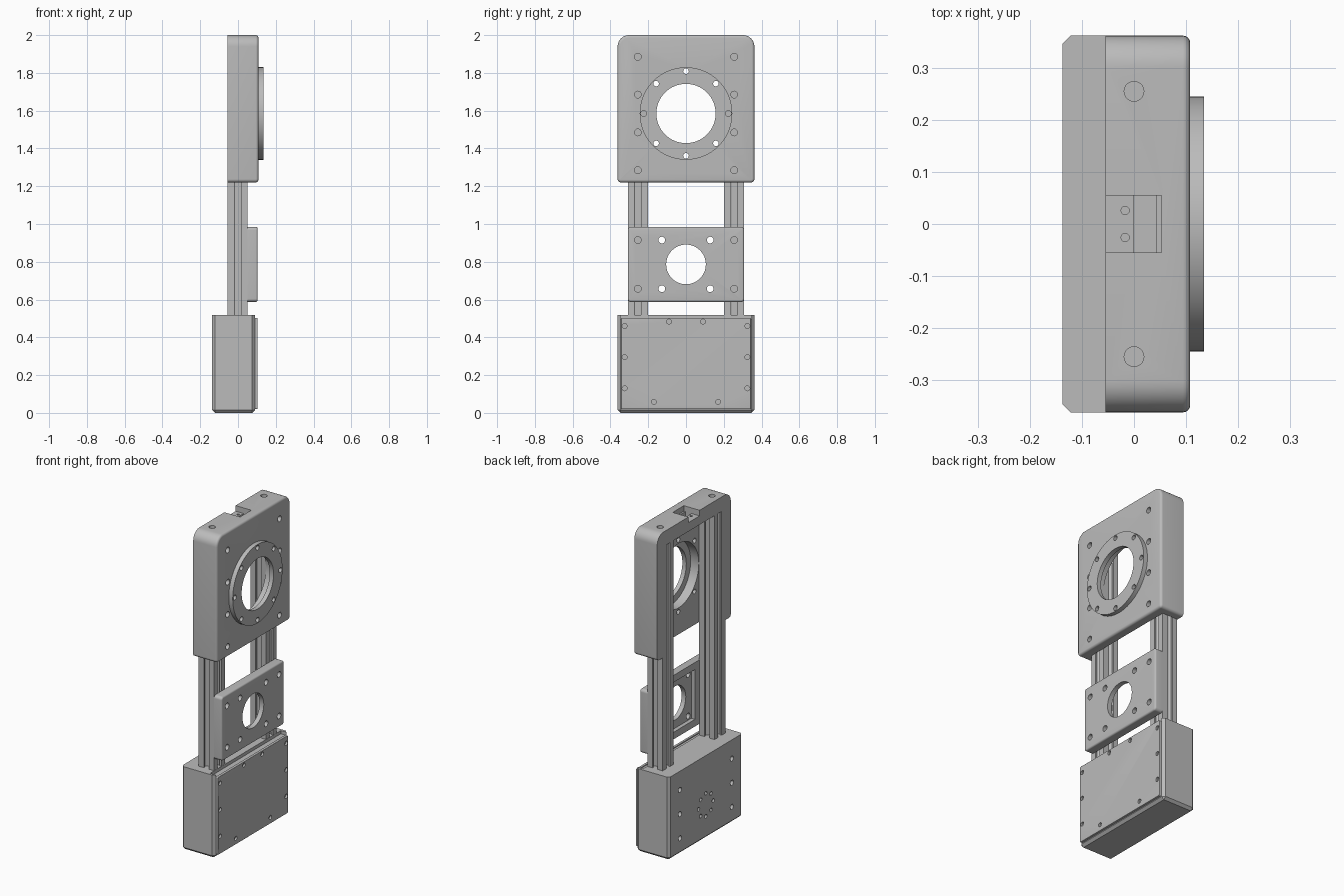
import bpy, bmesh
from math import sin, cos, pi, radians
from mathutils import Matrix, Vector

old = bpy.data.objects.get("Cube")
if old:
    bpy.data.objects.remove(old, do_unlink=True)

grey = bpy.data.materials.new("machined grey")
grey.use_nodes = True
grey.diffuse_color = (0.5, 0.5, 0.5, 1)
grey.node_tree.nodes["Principled BSDF"].inputs["Base Color"].default_value = (0.5, 0.5, 0.5, 1)


def finish(name, bm):
    bmesh.ops.recalc_face_normals(bm, faces=bm.faces)
    me = bpy.data.meshes.new(name)
    bm.to_mesh(me)
    bm.free()
    ob = bpy.data.objects.new(name, me)
    me.materials.append(grey)
    bpy.context.collection.objects.link(ob)
    return ob


def activate(ob):
    bpy.ops.object.select_all(action='DESELECT')
    ob.select_set(True)
    bpy.context.view_layer.objects.active = ob


def smooth(ob):
    activate(ob)
    bpy.ops.object.shade_smooth_by_angle(angle=radians(30))


def extrude(bm, points, direction):
    """Closed prism from a loop of points."""
    face = bm.faces.new([bm.verts.new(p) for p in points])
    res = bmesh.ops.extrude_face_region(bm, geom=[face])
    verts = [g for g in res['geom'] if isinstance(g, bmesh.types.BMVert)]
    bmesh.ops.translate(bm, verts=verts, vec=direction)


def box_mesh(x, y, z):
    bm = bmesh.new()
    loop = [(x[0], y[0], z[0]), (x[0], y[1], z[0]), (x[0], y[1], z[1]), (x[0], y[0], z[1])]
    extrude(bm, loop, Vector((x[1] - x[0], 0, 0)))
    return bm


def cut(ob, bm):
    """Subtract a temporary solid from a part."""
    tool = finish("cutter", bm)
    tool.hide_render = True
    activate(ob)
    mod = ob.modifiers.new("cut", 'BOOLEAN')
    mod.operation = 'DIFFERENCE'
    mod.solver = 'EXACT'
    mod.object = tool
    bpy.ops.object.modifier_apply(modifier=mod.name)
    me = tool.data
    bpy.data.objects.remove(tool, do_unlink=True)
    bpy.data.meshes.remove(me)


def cut_box(ob, x, y, z):
    cut(ob, box_mesh(x, y, z))


def rod(start, end, axis, a, b, r, n):
    """Cylinder along x (a, b = y, z) or along z (a, b = x, y)."""
    bm = bmesh.new()
    mid = (start + end) / 2
    if axis == 'x':
        mat = Matrix.Translation((mid, a, b)) @ Matrix.Rotation(pi / 2, 4, 'Y')
    else:
        mat = Matrix.Translation((a, b, mid))
    bmesh.ops.create_cone(bm, cap_ends=True, segments=n, radius1=r, radius2=r,
                          depth=end - start, matrix=mat)
    return bm


def drill(ob, x, spots, r, n=16):
    for y, z in spots:
        cut(ob, rod(x[0], x[1], 'x', y, z, r, n))


def mirrored(y, heights):
    return [(s * y, z) for s in (-1, 1) for z in heights]


def ring_spots(z, r, count=8):
    return [(r * sin(2 * pi * i / count), z + r * cos(2 * pi * i / count)) for i in range(count)]


def rounded_plate(name, x, half_y, z, r_low, r_top, edge):
    """Plate facing +x with rounded corners and a rounded front rim."""
    corners = [(half_y, z[1], r_top, 0), (-half_y, z[1], r_top, 1),
               (-half_y, z[0], r_low, 2), (half_y, z[0], r_low, 3)]
    pts = []
    for y, h, r, q in corners:
        cy = y - r if y > 0 else y + r
        ch = h - r if h == z[1] else h + r
        for i in range(9):
            a = (q + i / 8) * pi / 2
            pts.append((x[0], cy + r * cos(a), ch + r * sin(a)))
    bm = bmesh.new()
    extrude(bm, pts, Vector((x[1] - x[0], 0, 0)))
    rim = [e for e in bm.edges if all(abs(v.co.x - x[1]) < 1e-5 for v in e.verts)]
    bmesh.ops.bevel(bm, geom=rim, offset=edge, segments=4, profile=0.5, affect='EDGES')
    return finish(name, bm)


RAIL_Y, FLANGE_Z, CARRIAGE_Z = 0.255, 1.585, 0.786

# Upper housing: shell open at the back and below, with a stepped notch on top
housing = rounded_plate("upper_housing", (-0.055, 0.108), 0.362, (1.22, 2.0), 0.018, 0.06, 0.014)
cut_box(housing, (-0.2, 0.052), (-0.31, 0.31), (1.1, 1.91))
cut(housing, rod(0, 0.2, 'x', 0, FLANGE_Z, 0.2, 64))
cut_box(housing, (-0.2, 0.053), (-0.055, 0.055), (1.965, 2.1))
cut_box(housing, (0, 0.043), (-0.055, 0.055), (1.93, 2.1))
for s in (-1, 1):
    cut(housing, rod(1.96, 2.1, 'z', 0, s * RAIL_Y, 0.019, 20))
    cut(housing, rod(1.94, 2.1, 'z', -0.017, s * 0.026, 0.008, 12))
drill(housing, (0.08, 0.2), mirrored(RAIL_Y, (1.285, 1.485, 1.685, 1.885)), 0.018)
drill(housing, (0.03, 0.2), ring_spots(FLANGE_Z, 0.224), 0.015)
smooth(housing)

# Round flange on the housing
flange = finish("round_flange", rod(0.108, 0.135, 'x', 0, FLANGE_Z, 0.245, 64))
cut(flange, rod(0, 0.2, 'x', 0, FLANGE_Z, 0.157, 64))
drill(flange, (0.05, 0.2), ring_spots(FLANGE_Z, 0.224), 0.015)
smooth(flange)

# Carriage plate with centre bore and rear pocket
carriage = rounded_plate("carriage_plate", (0.05, 0.104), 0.308, (0.587, 0.985), 0.018, 0.018, 0.01)
cut_box(carriage, (0, 0.075), (-0.16, 0.16), (CARRIAGE_Z - 0.155, CARRIAGE_Z + 0.155))
cut(carriage, rod(0, 0.2, 'x', 0, CARRIAGE_Z, 0.105, 48))
drill(carriage, (0.078, 0.2), mirrored(RAIL_Y, (0.657, 0.915)), 0.018)
drill(carriage, (0, 0.2), mirrored(0.128, (0.657, 0.915)), 0.018)
smooth(carriage)

# Slotted rails: one quarter of the section turned four times
half, lip, wide = 0.053, 0.0175, 0.03
quarter = [(half, -half), (half, -lip), (half - 0.013, -lip), (half - 0.013, -wide),
           (half - 0.02, -wide), (0.022, -0.014), (0.022, 0.014), (half - 0.02, wide),
           (half - 0.013, wide), (half - 0.013, lip), (half, lip)]
for side, s in (("right_rail", -1), ("left_rail", 1)):
    section = []
    for q in range(4):
        c, d = round(cos(q * pi / 2)), round(sin(q * pi / 2))
        section += [(-0.002 + c * u - d * v, s * RAIL_Y + d * u + c * v, 0.45) for u, v in quarter]
    bm = bmesh.new()
    extrude(bm, section, Vector((0, 0, 1.46)))
    finish(side, bm)

# Base box, chamfered everywhere except along its top
bm = box_mesh((-0.137, 0.09), (-0.362, 0.362), (0, 0.517))
edges = [e for e in bm.edges if min(v.co.z for v in e.verts) < 0.1]
bmesh.ops.bevel(bm, geom=edges, offset=0.015, segments=1, affect='EDGES')
base = finish("base_box", bm)
cut_box(base, (0.052, 0.2), (-0.347, 0.347), (0.497, 0.6))
drill(base, (-0.2, -0.11), mirrored(RAIL_Y, (0.1, 0.25, 0.4)), 0.016)
drill(base, (-0.2, -0.11), ring_spots(0.21, 0.072), 0.012, 12)
smooth(base)

# Screwed cover on the base
cover = rounded_plate("base_cover", (0.088, 0.104), 0.343, (0.02, 0.503), 0.006, 0.006, 0.003)
screws = mirrored(0.325, (0.13, 0.295, 0.46)) + mirrored(0.09, [0.483]) + mirrored(0.17, [0.058])
drill(cover, (0.092, 0.2), screws, 0.013)
smooth(cover)
